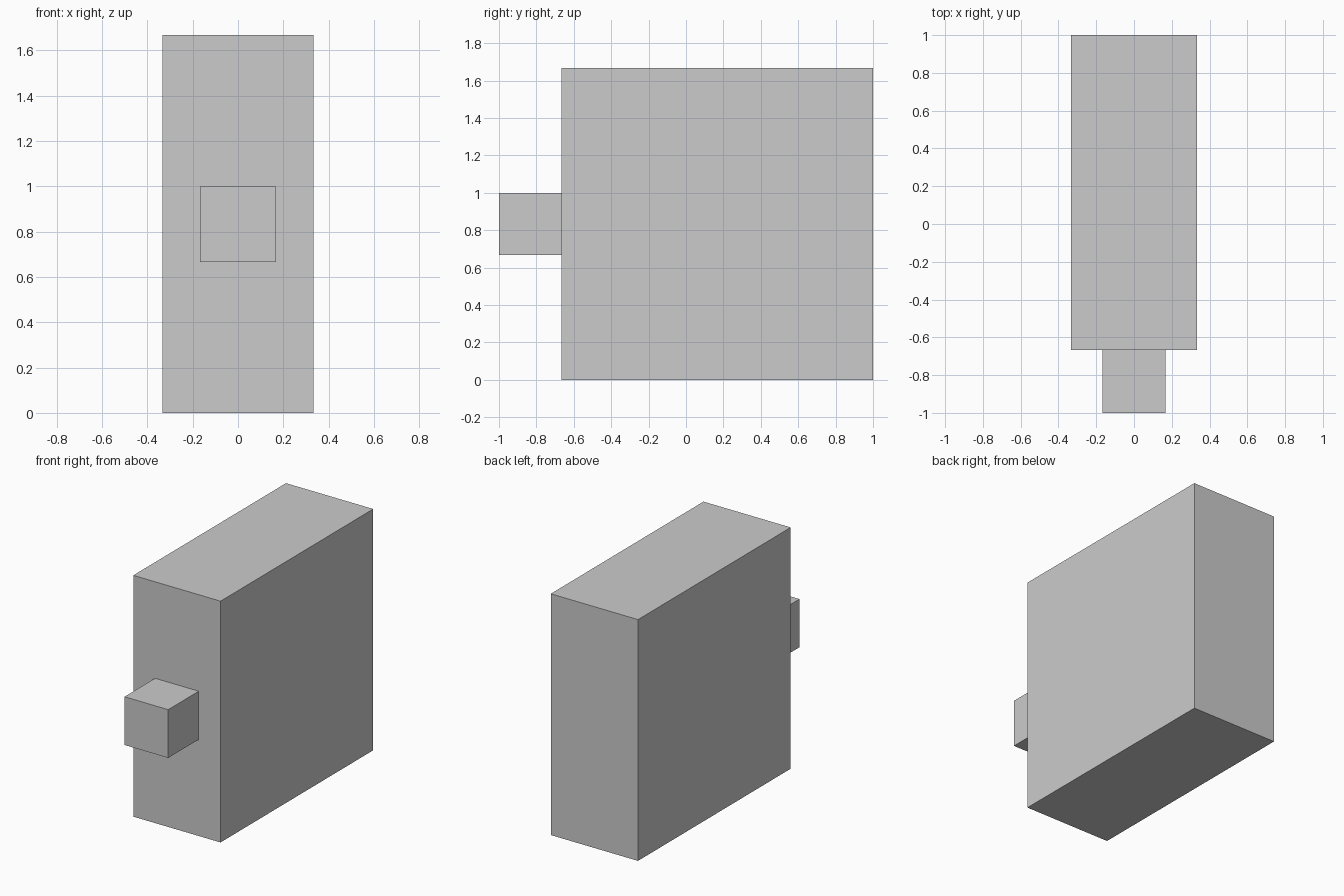
import bpy

if "Cube" in bpy.data.objects:
    bpy.data.objects.remove(bpy.data.objects["Cube"])

U = 1 / 3  # the model sits on a grid of thirds


def box(name, low, high):
    """Add an axis-aligned box spanning two corners."""
    center = [(a + b) / 2 for a, b in zip(low, high)]
    bpy.ops.mesh.primitive_cube_add(size=1, location=center)
    obj = bpy.context.object
    obj.name = name
    obj.scale = [b - a for a, b in zip(low, high)]
    bpy.ops.object.transform_apply(location=False, rotation=False, scale=True)
    return obj


# Tall slab body
box("body", (-U, -2 * U, 0), (U, 1, 5 * U))

# Small cube on the front face
box("front_knob", (-U / 2, -1, 2 * U), (U / 2, -2 * U, 1))
